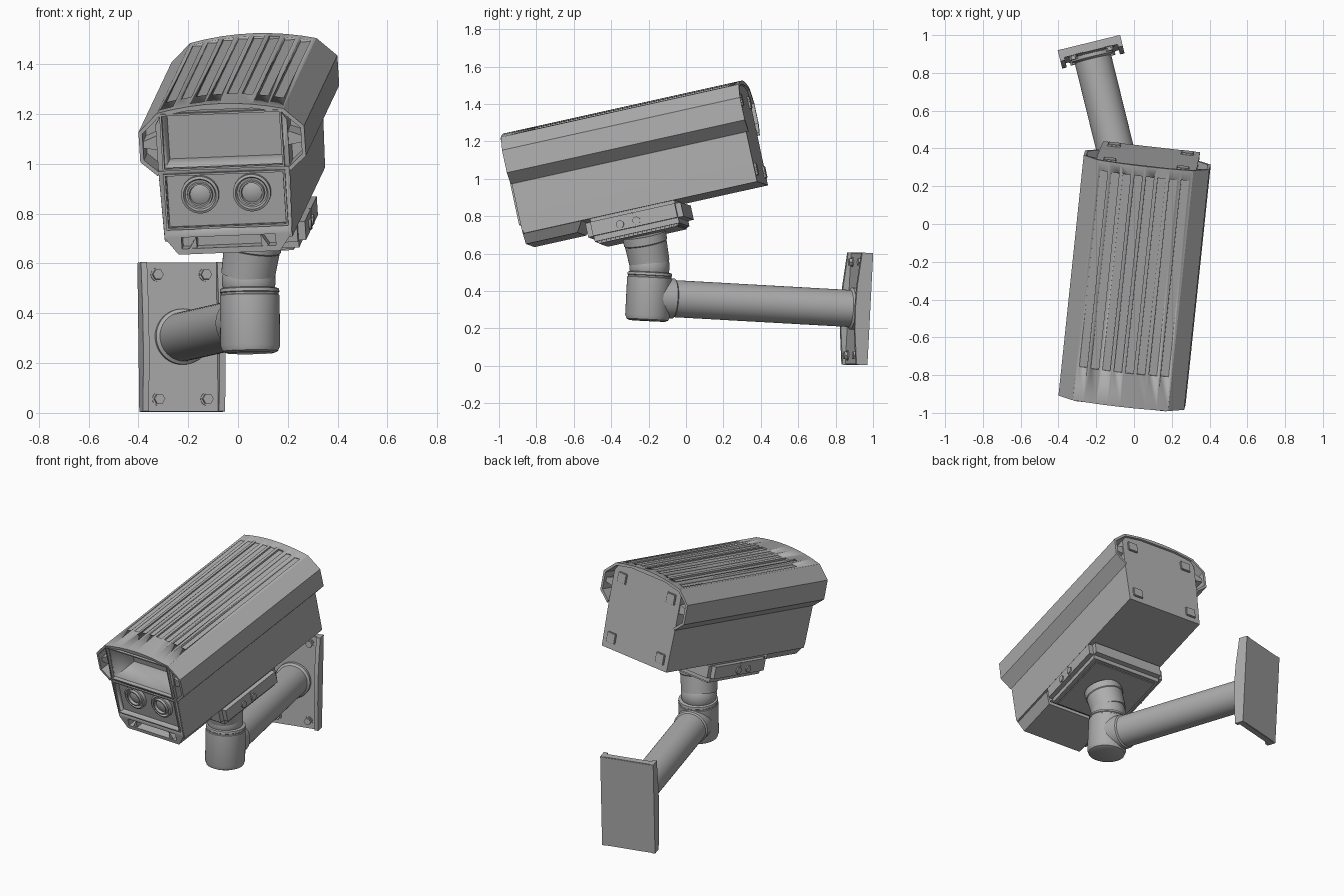
import bpy, bmesh, math
from mathutils import Matrix, Vector

if "Cube" in bpy.data.objects:
    bpy.data.objects.remove(bpy.data.objects["Cube"], do_unlink=True)

grey = bpy.data.materials.new("mid grey")
grey.use_nodes = True
grey.diffuse_color = (0.42, 0.42, 0.42, 1)
grey.node_tree.nodes["Principled BSDF"].inputs["Base Color"].default_value = (0.42, 0.42, 0.42, 1)


def frame(origin, x, y):
    """Local frame from an origin, a right direction and a backward direction."""
    y = Vector(y).normalized()
    z = Vector(x).cross(y).normalized()
    x = y.cross(z)
    m = Matrix((x, y, z)).transposed().to_4x4()
    m.translation = Vector(origin)
    return m


CAM = frame((-0.074, -0.968, 1.242), (0.993, -0.112, 0.04), (0.102, 0.971, 0.2156))
WALL = frame((-0.235, 0.945, 0.303), (0.971, 0.238, 0), (-0.238, 0.97, -0.053))


def finish(name, bm, m, bevel=0.0, segs=2):
    if bevel:
        bmesh.ops.bevel(bm, geom=bm.edges[:], offset=bevel, segments=segs,
                        affect='EDGES', clamp_overlap=True)
    bmesh.ops.recalc_face_normals(bm, faces=bm.faces)
    me = bpy.data.meshes.new(name)
    bm.to_mesh(me)
    bm.free()
    ob = bpy.data.objects.new(name, me)
    bpy.context.collection.objects.link(ob)
    me.materials.append(grey)
    ob.matrix_world = m
    bpy.ops.object.select_all(action='DESELECT')
    ob.select_set(True)
    bpy.context.view_layer.objects.active = ob
    bpy.ops.object.shade_smooth_by_angle(angle=math.radians(30))
    return ob


def prism(name, pts, y0, y1, m, bevel=0.0):
    """Extrude an x/z outline along local y."""
    bm = bmesh.new()
    f = bm.faces.new([bm.verts.new((x, y0, z)) for x, z in pts])
    ext = bmesh.ops.extrude_face_region(bm, geom=[f])
    bmesh.ops.translate(bm, vec=(0, y1 - y0, 0),
                        verts=[v for v in ext["geom"] if isinstance(v, bmesh.types.BMVert)])
    return finish(name, bm, m, bevel)


def add_box(bm, x0, x1, y0, y1, z0, z1):
    mat = Matrix.Translation(((x0 + x1) / 2, (y0 + y1) / 2, (z0 + z1) / 2)) @ \
        Matrix.Diagonal((x1 - x0, y1 - y0, z1 - z0, 1))
    bmesh.ops.create_cube(bm, size=1, matrix=mat)


def boxes(name, dims, m, bevel=0.0):
    bm = bmesh.new()
    for d in dims:
        add_box(bm, *d)
    return finish(name, bm, m, bevel)


def lathe(name, profile, p0, axis, m=Matrix(), n=48):
    """Spin a radius/height profile about an axis through p0."""
    bm = bmesh.new()
    vs = [bm.verts.new((r, 0, h)) for r, h in profile]
    es = [bm.edges.new(e) for e in zip(vs, vs[1:])]
    bmesh.ops.spin(bm, geom=vs + es, cent=(0, 0, 0), axis=(0, 0, 1),
                   angle=2 * math.pi, steps=n)
    bmesh.ops.remove_doubles(bm, verts=bm.verts, dist=1e-5)
    rot = Vector(axis).to_track_quat('Z', 'Y').to_matrix().to_4x4()
    return finish(name, bm, m @ Matrix.Translation(p0) @ rot)


def rod(name, r, h, p0, axis, m=Matrix(), n=32):
    return lathe(name, [(0, 0), (r, 0), (r, h), (0, h)], p0, axis, m, n)


def cut(target, cutter):
    mod = target.modifiers.new("cut", 'BOOLEAN')
    mod.object, mod.operation, mod.solver = cutter, 'DIFFERENCE', 'EXACT'
    bpy.context.view_layer.update()
    bpy.context.view_layer.objects.active = target
    bpy.ops.object.modifier_apply(modifier=mod.name)


def mirrored(half):
    """Close a right-half outline with its mirror image."""
    return half + [(-x, z) for x, z in reversed(half) if x > 1e-6]


# Sunshield: thin open-bottomed shell with an arched top
arc = [(x, -0.03 * (x / 0.255) ** 2) for x in (0, 0.065, 0.13, 0.195, 0.255)]
outer = arc + [(0.335, -0.105), (0.335, -0.228), (0.268, -0.288)]
inner = [(0.262, -0.272), (0.32, -0.22), (0.32, -0.112), (0.248, -0.045), (0.13, -0.024)]
ring = outer + inner + [(-x, z) for x, z in reversed(inner)] + [(-x, z) for x, z in reversed(outer[1:])]
shield = prism("sunshield", ring, 0, 1.31, CAM)

# Long shallow grooves along the top
bm = bmesh.new()
for i in range(8):
    c = (i - 3.5) * 0.062
    z = -0.03 * (c / 0.255) ** 2
    add_box(bm, c - 0.021, c + 0.021, 0.185, 1.255, z - 0.01, z + 0.03)
grooves = finish("groove_cutter", bm, CAM)
cut(shield, grooves)
bpy.data.objects.remove(grooves, do_unlink=True)

# Housing body and the deeper front chin
body = prism("housing", mirrored([(0, -0.012), (0.13, -0.02), (0.24, -0.04), (0.266, -0.08),
                                  (0.266, -0.27), (0.258, -0.56)]), 0.012, 1.297, CAM)
chin = prism("front_chin", mirrored([(0, -0.27), (0.265, -0.27), (0.257, -0.545), (0.205, -0.615)]),
             0.006, 0.34, CAM)
for v in chin.data.vertices:
    if v.co.y > 0.3 and v.co.z < -0.56:
        v.co.y -= 0.05

# Front recesses: deep window, shallow lens panel, bottom slot
for dims in [(-0.238, 0.238, -0.1, 0.2, -0.262, -0.04),
             (-0.236, 0.236, -0.1, 0.035, -0.505, -0.288),
             (-0.19, 0.19, -0.1, 0.06, -0.592, -0.545)]:
    tool = boxes("recess_cutter", [dims], CAM)
    for part in (body, chin):
        cut(part, tool)
    bpy.data.objects.remove(tool, do_unlink=True)

# Raised lips around the window and lens panel, slot dividers
lips = []
for z0, z1 in ((-0.268, -0.034), (-0.511, -0.282)):
    lips += [(-0.244, 0.244, -0.004, 0.02, z, z + 0.008) for z in (z0, z1 - 0.008)]
    lips += [(x - 0.004, x + 0.004, -0.004, 0.02, z0, z1) for x in (-0.242, 0.242)]
boxes("front_lips", lips, CAM)
for s in (-1, 1):
    prism("slot_divider", [(s * 0.13, -0.545), (s * 0.16, -0.592), (s * 0.13, -0.592)], 0.012, 0.06, CAM)

# Twin lenses: stepped rings around domed glass
for side, x in (("right", -0.105), ("left", 0.105)):
    lathe(side + "_lens", [(0.076, 0), (0.076, 0.022), (0.066, 0.026), (0.06, 0.012), (0.052, 0.012),
                           (0.05, 0.03), (0.043, 0.03), (0.04, 0.014), (0.025, 0.02), (0, 0.023)],
          (x, 0.036, -0.375), (0, -1, 0), CAM)

# Side channel closures and gussets, rear pads
for s in (-1, 1):
    ear = [(s * 0.262, -0.06), (s * 0.325, -0.112), (s * 0.325, -0.222), (s * 0.265, -0.275)]
    prism("channel_wall", ear, 0.13, 1.21, CAM)
    for y0, y1 in ((0.02, 0.13), (1.21, 1.29)):
        prism("gusset", [(s * 0.262, -0.125), (s * 0.325, -0.15), (s * 0.325, -0.175),
                         (s * 0.262, -0.185)], y0, y1, CAM)
    for z in (-0.11, -0.49):
        boxes("rear_pad", [(s * 0.195 - 0.034, s * 0.195 + 0.034, 1.29, 1.307, z - 0.034, z + 0.034)],
              CAM, 0.004)

# Mounting bracket below the housing, with seam, base plate and bolts
boxes("bracket", [(-0.27, 0.27, 0.345, 0.87, -0.685, -0.548)], CAM, 0.03)
boxes("bracket_base", [(-0.22, 0.22, 0.385, 0.83, -0.698, -0.67)], CAM, 0.006)
for s in (-1, 1):
    boxes("bracket_seam", [(s * 0.268 - 0.004, s * 0.268 + 0.004, 0.6, 0.606, -0.66, -0.575)], CAM)
    for y in (0.53, 0.62):
        rod("bracket_bolt", 0.021, 0.012, (s * 0.266, y, -0.625), (s, 0, 0), CAM, 16)

# Tilting neck and knuckle
neck_top = CAM @ Vector((0.03, 0.62, -0.69))
neck_end = Vector((0.04, -0.195, 0.55))
lathe("neck", [(0, 0), (0.117, 0), (0.117, 0.045), (0.113, 0.05),
               (0.108, (neck_end - neck_top).length), (0, (neck_end - neck_top).length)],
      neck_top, neck_end - neck_top)
dome = [(0.108 * math.cos(a), 0.105 * math.sin(a)) for a in [i * math.pi / 20 for i in range(-10, 11)]]
lathe("knuckle", dome, (0.043, -0.195, 0.53), (0, 0, 1))

# Upright post
up = WALL.to_3x3() @ Vector((0, 0, 1))
lathe("post", [(0, 0), (0.095, 0), (0.112, 0.008), (0.12, 0.03), (0.12, 0.232), (0.116, 0.235),
               (0.116, 0.242), (0.12, 0.245), (0.118, 0.258), (0.108, 0.262), (0, 0.262)],
      Vector((0.048, -0.2, 0.37)) - up * 0.13, up)

# Arm from post to wall with end collars
start = Vector((0.047, -0.2, 0.367))
arm = WALL @ Vector((0, -0.03, 0)) - start
L = arm.length
lathe("arm", [(0, 0), (0.108, 0.02), (0.108, 0.135), (0.099, 0.142), (0.099, L - 0.045),
              (0.112, L - 0.035), (0.112, L), (0, L)], start, arm)

# Wall plate: slab, bowed side rims and corner bolts
boxes("wall_plate", [(-0.17, 0.17, -0.045, 0, -0.3, 0.3)], WALL, 0.003)
turn = WALL @ Matrix.Rotation(math.radians(90), 4, 'Z')
for s in (-1, 1):
    prism("plate_rim", [(0, -0.3), (0, 0.3), (-0.06, 0.3), (-0.078, 0.12), (-0.082, 0),
                        (-0.078, -0.12), (-0.06, -0.3)], -s * 0.17, -s * 0.145, turn)
    for z in (-0.25, 0.25):
        rod("plate_washer", 0.027, 0.006, (s * 0.1, -0.044, z), (0, -1, 0), WALL, 20)
        rod("plate_bolt", 0.022, 0.022, (s * 0.1, -0.044, z), (0, -1, 0), WALL, 6)
